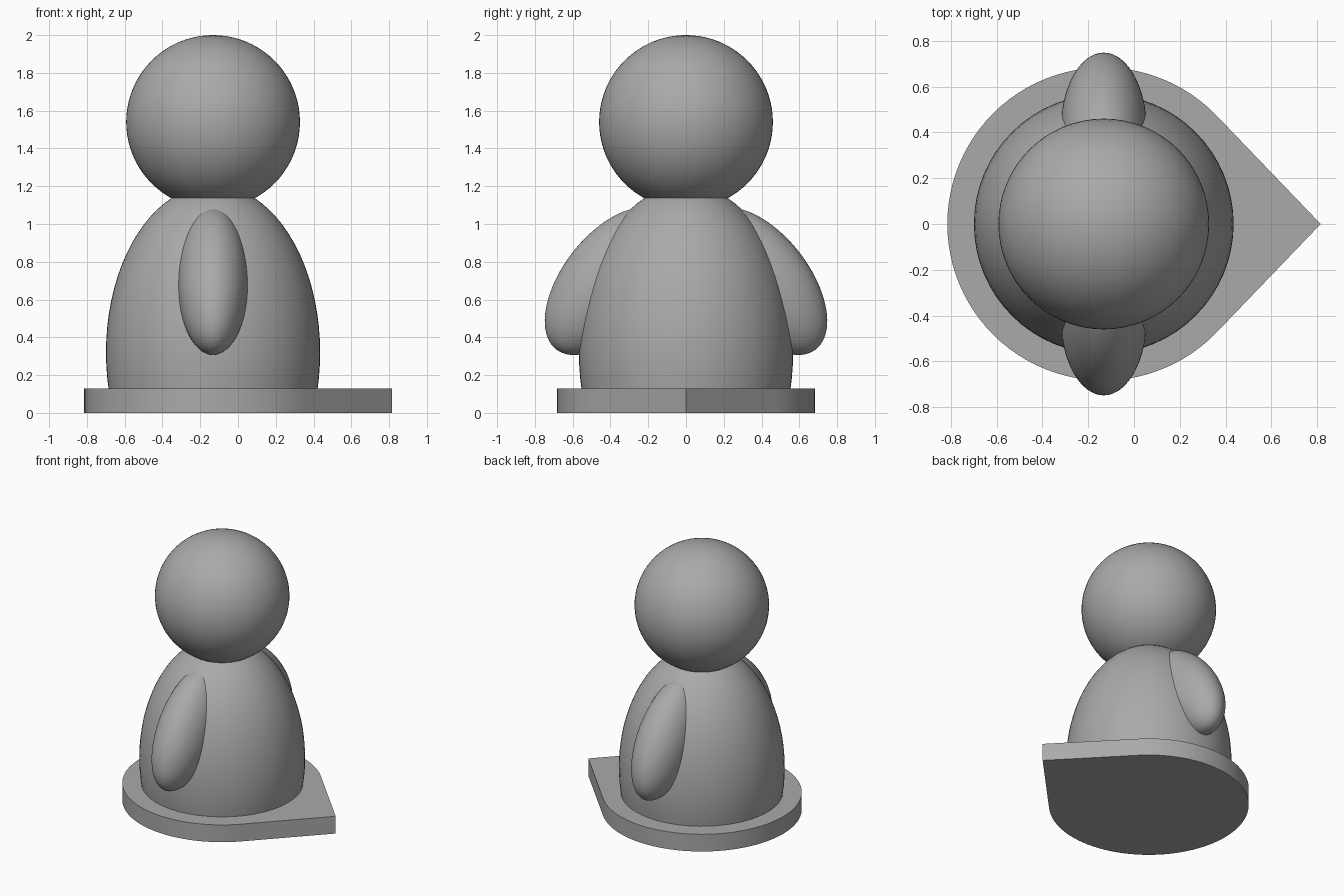
import bpy, bmesh
from math import acos, cos, sin, pi, radians

if "Cube" in bpy.data.objects:
    bpy.data.objects.remove(bpy.data.objects["Cube"])

CX = -0.132  # shared axis of the figure

# Dark grey for every part
grey = bpy.data.materials.new("dark_grey")
grey.diffuse_color = (0.4, 0.4, 0.4, 1)
grey.use_nodes = True
grey.node_tree.nodes["Principled BSDF"].inputs["Base Color"].default_value = grey.diffuse_color


def finish(ob):
    ob.data.materials.clear()
    ob.data.materials.append(grey)
    bpy.ops.object.select_all(action='DESELECT')
    ob.select_set(True)
    bpy.context.view_layer.objects.active = ob
    bpy.ops.object.shade_smooth_by_angle(angle=radians(30))


def ellipsoid(name, loc, scale, tilt=0.0):
    bpy.ops.mesh.primitive_uv_sphere_add(segments=64, ring_count=40, radius=1,
                                         location=loc, rotation=(tilt, 0, 0))
    ob = bpy.context.object
    ob.name = name
    ob.scale = scale
    bpy.ops.object.transform_apply(location=True, rotation=True, scale=True)
    finish(ob)
    return ob


# Base: teardrop plate, a disc joined to a point by its tangents
R, TIP, H = 0.683, 0.815, 0.13
a = acos(R / (TIP - CX))
N = 72
outline = [(TIP, 0)]
for i in range(N + 1):
    t = a + (2 * pi - 2 * a) * i / N
    outline.append((CX + R * cos(t), R * sin(t)))
bm = bmesh.new()
face = bm.faces.new([bm.verts.new((x, y, 0)) for x, y in outline])
ext = bmesh.ops.extrude_face_region(bm, geom=[face])
bmesh.ops.translate(bm, vec=(0, 0, H),
                    verts=[v for v in ext["geom"] if isinstance(v, bmesh.types.BMVert)])
bmesh.ops.recalc_face_normals(bm, faces=bm.faces)
mesh = bpy.data.meshes.new("base")
bm.to_mesh(mesh)
bm.free()
base = bpy.data.objects.new("base", mesh)
bpy.context.collection.objects.link(base)
finish(base)

# Body: tall ellipsoid cut flat just inside the base
body = ellipsoid("body", (CX, 0, 0.32), (0.567, 0.567, 0.887))
bm = bmesh.new()
bm.from_mesh(body.data)
cut = bmesh.ops.bisect_plane(bm, geom=bm.verts[:] + bm.edges[:] + bm.faces[:],
                             plane_co=(0, 0, 0.12), plane_no=(0, 0, 1), clear_inner=True)
bmesh.ops.contextual_create(
    bm, geom=[e for e in cut["geom_cut"] if isinstance(e, bmesh.types.BMEdge)])
bmesh.ops.recalc_face_normals(bm, faces=bm.faces)
bm.to_mesh(body.data)
bm.free()
finish(body)

# Head
ellipsoid("head", (CX, 0, 1.54), (0.46, 0.46, 0.46))

# Arms: tilted ellipsoids leaning in at the shoulders
for side, name in ((-1, "front_arm"), (1, "back_arm")):
    ellipsoid(name, (CX, side * 0.41, 0.697), (0.188, 0.244, 0.455), side * radians(37.5))
